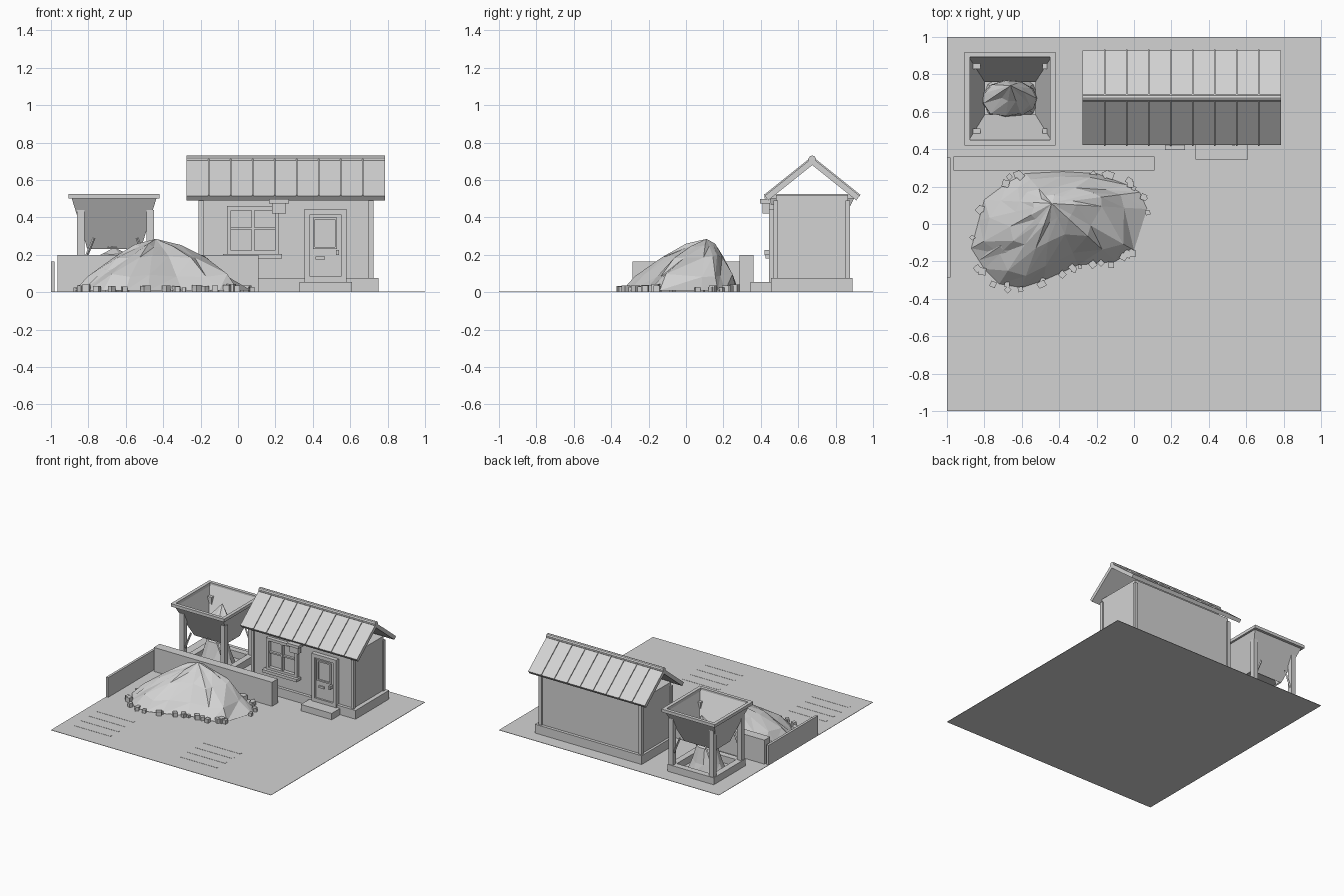
import bpy, bmesh, math, random
from mathutils import Vector, Matrix

random.seed(4)
cube = bpy.data.objects.get("Cube")
if cube:
    bpy.data.objects.remove(cube, do_unlink=True)

grey = bpy.data.materials.new("plain_grey")
grey.use_nodes = True
colour = (0.65, 0.65, 0.65, 1)
grey.diffuse_color = colour
grey.node_tree.nodes["Principled BSDF"].inputs["Base Color"].default_value = colour


def finish(name, bm):
    bmesh.ops.recalc_face_normals(bm, faces=bm.faces)
    mesh = bpy.data.meshes.new(name)
    bm.to_mesh(mesh)
    bm.free()
    mesh.materials.append(grey)
    obj = bpy.data.objects.new(name, mesh)
    bpy.context.collection.objects.link(obj)
    return obj


def add_box(bm, x, y, z):
    lo, hi = Vector((x[0], y[0], z[0])), Vector((x[1], y[1], z[1]))
    m = Matrix.Translation((lo + hi) / 2) @ Matrix.Diagonal((*(hi - lo), 1))
    bmesh.ops.create_cube(bm, size=1, matrix=m)


def boxes(name, *parts):
    bm = bmesh.new()
    for part in parts:
        add_box(bm, *part)
    return finish(name, bm)


def frame(name, x, y, z, w):
    # rectangular ring lying flat
    return boxes(name, (x, (y[0], y[0] + w), z), (x, (y[1] - w, y[1]), z),
                 ((x[0], x[0] + w), (y[0] + w, y[1] - w), z),
                 ((x[1] - w, x[1]), (y[0] + w, y[1] - w), z))


def upright_frame(name, x, y, z, w):
    # rectangular ring standing on the front wall
    return boxes(name, (x, y, (z[0], z[0] + w)), (x, y, (z[1] - w, z[1])),
                 ((x[0], x[0] + w), y, (z[0] + w, z[1] - w)),
                 ((x[1] - w, x[1]), y, (z[0] + w, z[1] - w)))


def rod(name, a, b, r, sides=8):
    a, b = Vector(a), Vector(b)
    rot = (b - a).to_track_quat('Z', 'Y').to_matrix().to_4x4()
    bm = bmesh.new()
    bmesh.ops.create_cone(bm, cap_ends=True, segments=sides, radius1=r, radius2=r,
                          depth=(b - a).length, matrix=Matrix.Translation((a + b) / 2) @ rot)
    return finish(name, bm)


def heap(name, outline, peak, profile, jitter):
    # faceted mound: the outline shrinks toward the peak along the profile
    bm = bmesh.new()
    rings = []
    for t, z in profile:
        ring = []
        for px, py in outline:
            k = t if t == 1 else t * (1 + random.uniform(-jitter, jitter))
            h = z if t == 1 else z + random.uniform(-jitter, jitter) * 0.1
            ring.append(bm.verts.new((peak[0] + (px - peak[0]) * k, peak[1] + (py - peak[1]) * k, h)))
        rings.append(ring)
    top = bm.verts.new(peak)
    n = len(outline)
    for i in range(n):
        j = (i + 1) % n
        for a, b in zip(rings, rings[1:]):
            bm.faces.new((a[i], a[j], b[j]))
            bm.faces.new((a[i], b[j], b[i]))
        bm.faces.new((rings[-1][i], rings[-1][j], top))
    bm.faces.new(rings[0][::-1])
    return finish(name, bm)


def oval(cx, cy, rx, ry, n):
    return [(cx + rx * math.cos(i * math.tau / n), cy + ry * math.sin(i * math.tau / n)) for i in range(n)]


# Ground with painted stripes
boxes("ground", ((-1, 1), (-1, 1), (0, 0.003)))
boxes("ground_stripes", *[((x, x + 0.34), (-0.54 - 0.1 * i, -0.515 - 0.1 * i), (0.002, 0.0045))
                          for x in (-0.91, 0.06) for i in range(4)])

# Storage bay walls
boxes("bay_back_wall", ((-0.965, 0.11), (0.285, 0.36), (0, 0.2)))
boxes("bay_side_wall", ((-1, -0.98), (-0.285, 0.355), (0, 0.165)))

# Heap of loose material
outline = [(0.07, 0.08), (0.03, 0.17), (-0.04, 0.21), (-0.2, 0.27), (-0.38, 0.28), (-0.58, 0.27),
           (-0.68, 0.22), (-0.8, 0.13), (-0.83, 0.02), (-0.87, -0.13), (-0.8, -0.24),
           (-0.72, -0.32), (-0.6, -0.34), (-0.48, -0.3), (-0.3, -0.22), (-0.1, -0.2), (0, -0.14)]
heap("material_heap", outline, (-0.44, 0.11, 0.285),
     [(1, 0.01), (0.8, 0.09), (0.52, 0.19), (0.25, 0.25)], 0.1)
heap("heap_shoulder", oval(-0.64, -0.13, 0.2, 0.19, 9), (-0.6, -0.04, 0.2),
     [(1, 0.01), (0.55, 0.11)], 0.12)

# Pebbles round the foot of the heap
bm = bmesh.new()
for i in range(38):
    px, py = random.choice(outline)
    qx, qy = outline[(outline.index((px, py)) + 1) % len(outline)]
    t, s = random.random(), random.uniform(0.02, 0.04)
    k = random.uniform(0.99, 1.08)
    x = -0.42 + (px + (qx - px) * t + 0.42) * k
    y = -0.02 + (py + (qy - py) * t + 0.02) * k
    bmesh.ops.create_cube(bm, size=s, matrix=Matrix.Translation((x, min(y, 0.265), s / 2 + 0.003))
                          @ Matrix.Rotation(random.random() * 3, 4, 'Z'))
finish("pebbles", bm)

# Hopper
bm = bmesh.new()
levels = [[bm.verts.new((x, y, z)) for x, y in ((x0, y0), (x1, y0), (x1, y1), (x0, y1))]
          for x0, x1, y0, y1, z in ((-0.89, -0.435, 0.44, 0.9, 0.505), (-0.805, -0.52, 0.58, 0.765, 0.23))]
for i in range(4):
    j = (i + 1) % 4
    bm.faces.new((levels[0][i], levels[0][j], levels[1][j], levels[1][i]))
funnel = finish("hopper_funnel", bm)
solid = funnel.modifiers.new("wall", 'SOLIDIFY')
solid.thickness = 0.012
frame("hopper_rim", (-0.905, -0.42), (0.42, 0.92), (0.5, 0.525), 0.028)
frame("hopper_base", (-0.865, -0.445), (0.465, 0.875), (0, 0.06), 0.05)
legs = [(x, y) for x in (-0.84, -0.47) for y in (0.49, 0.85)]
boxes("hopper_legs", *[((x - 0.02, x + 0.02), (y - 0.02, y + 0.02), (0.05, 0.44)) for x, y in legs])
for x, y in legs:
    side = 1 if x < -0.6 else -1
    rod("hopper_brace", (x, y, 0.12), (x + side * 0.07, y, 0.29), 0.008, 4)
heap("hopper_contents", oval(-0.665, 0.67, 0.15, 0.1, 11), (-0.66, 0.74, 0.47),
     [(1, 0.24), (0.95, 0.3), (0.5, 0.38)], 0.12)
heap("hopper_spill", oval(-0.66, 0.67, 0.15, 0.13, 10), (-0.66, 0.67, 0.24),
     [(1, 0.004), (0.8, 0.08), (0.55, 0.2)], 0.06)

# Building shell
boxes("building_plinth", ((-0.22, 0.75), (0.455, 0.89), (0, 0.075)))
boxes("building_walls", ((-0.2, 0.715), (0.48, 0.865), (0.07, 0.52)))
boxes("corner_trims", *[((x - 0.013, x + 0.013), (y - 0.013, y + 0.013), (0.07, 0.49))
                        for x in (-0.197, 0.712) for y in (0.48, 0.865)])

# Roof slopes, seams and ridge
RIDGE_Y, X0, X1 = 0.675, -0.275, 0.785
panel = (X1 - X0) / 9


def slope_bar(bm, side, x, lift, thick):
    # strip of the roof slope between two x positions
    run, rise = side * 0.25, -0.2
    nrm = Vector((0, side * 0.62, 0.78))
    a, b = Vector((0, RIDGE_Y, 0.71)), Vector((0, RIDGE_Y + run, 0.71 + rise))
    section = [a + nrm * lift, b + nrm * lift, b + nrm * (lift - thick), a + nrm * (lift - thick)]
    ends = [[bm.verts.new((xx, p.y, p.z)) for p in section] for xx in x]
    bm.faces.new(ends[0])
    bm.faces.new(ends[1][::-1])
    for i in range(4):
        j = (i + 1) % 4
        bm.faces.new((ends[0][i], ends[0][j], ends[1][j], ends[1][i]))


for side, label in ((-1, "front"), (1, "back")):
    bm = bmesh.new()
    slope_bar(bm, side, (X0, X1), 0.006, 0.03)
    finish(label + "_roof", bm)
    bm = bmesh.new()
    for i in range(1, 9):
        slope_bar(bm, side, (X0 + panel * i - 0.004, X0 + panel * i + 0.004), 0.013, 0.012)
    finish(label + "_roof_seams", bm)
rod("roof_ridge", (X0, RIDGE_Y, 0.711), (X1, RIDGE_Y, 0.711), 0.02, 10)

# Door and step
boxes("door_step", ((0.33, 0.61), (0.345, 0.46), (0, 0.055)))
upright_frame("door_frame", (0.355, 0.58), (0.445, 0.485), (0.055, 0.445), 0.03)
boxes("door", ((0.385, 0.55), (0.46, 0.485), (0.06, 0.42)))
upright_frame("door_window_frame", (0.4, 0.53), (0.45, 0.465), (0.23, 0.4), 0.012)
boxes("door_slot", ((0.415, 0.465), (0.45, 0.465), (0.175, 0.192)))
boxes("door_handle", ((0.525, 0.54), (0.42, 0.465), (0.2, 0.225)))

# Window
upright_frame("window_frame", (-0.06, 0.22), (0.45, 0.485), (0.2, 0.46), 0.022)
boxes("window_bars", ((0.072, 0.088), (0.455, 0.485), (0.21, 0.45)),
      ((-0.05, 0.21), (0.46, 0.485), (0.335, 0.347)))
boxes("window_sill", ((-0.08, 0.235), (0.425, 0.485), (0.18, 0.203)))

# Wall lamp
boxes("lamp_body", ((0.183, 0.257), (0.41, 0.45), (0.42, 0.475)))
boxes("lamp_cap", ((0.165, 0.272), (0.395, 0.455), (0.475, 0.497)))
boxes("lamp_bracket", ((0.205, 0.235), (0.44, 0.485), (0.44, 0.47)))
